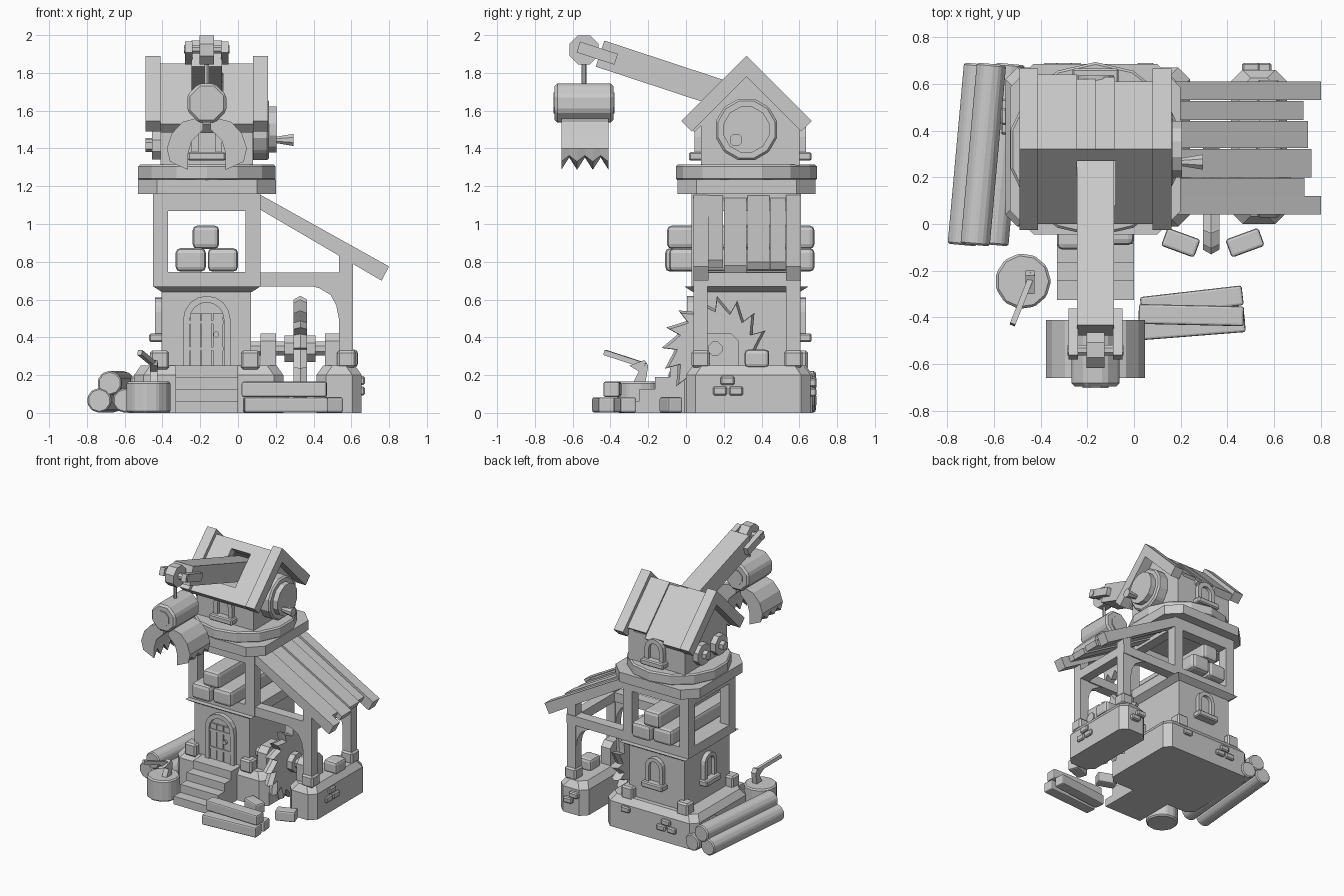
import bpy, bmesh, math, random
from math import sin, cos, pi
from mathutils import Vector

if "Cube" in bpy.data.objects:
    bpy.data.objects.remove(bpy.data.objects["Cube"])

random.seed(4)
CX, CY = -0.165, 0.32          # tower axis


def loft(name, rings, bevel=0.0, seg=1):
    """Join equal-length vertex loops and cap both ends."""
    bm = bmesh.new()
    R = [[bm.verts.new(p) for p in r] for r in rings]
    n = len(R[0])
    for a, b in zip(R, R[1:]):
        for i in range(n):
            bm.faces.new((a[i], a[(i + 1) % n], b[(i + 1) % n], b[i]))
    bm.faces.new(R[0])
    bm.faces.new(R[-1])
    bmesh.ops.recalc_face_normals(bm, faces=bm.faces)
    me = bpy.data.meshes.new(name)
    bm.to_mesh(me)
    bm.free()
    ob = bpy.data.objects.new(name, me)
    bpy.context.collection.objects.link(ob)
    if bevel:
        m = ob.modifiers.new("bevel", 'BEVEL')
        m.width, m.segments = bevel, seg
    return ob


def prism(name, prof, axis, lo, hi, bevel=0.0):
    put = {'x': lambda p, t: (t, p[0], p[1]), 'y': lambda p, t: (p[0], t, p[1]),
           'z': lambda p, t: (p[0], p[1], t)}[axis]
    return loft(name, [[put(p, t) for p in prof] for t in (lo, hi)], bevel)


def box(name, x0, x1, y0, y1, z0, z1, bevel=0.0, seg=1):
    r = [(x0, y0), (x1, y0), (x1, y1), (x0, y1)]
    return loft(name, [[(x, y, z) for x, y in r] for z in (z0, z1)], bevel, seg)


def rod(name, p0, p1, r0, r1=None, n=8, bevel=0.0):
    p0, p1 = Vector(p0), Vector(p1)
    q = (p1 - p0).to_track_quat('Z', 'Y')
    ring = lambda c, r: [c + q @ Vector((r * cos((i + .5) * 2 * pi / n), r * sin((i + .5) * 2 * pi / n), 0))
                         for i in range(n)]
    return loft(name, [ring(p0, r0), ring(p1, r0 if r1 is None else r1)], bevel)


def beam(name, p0, p1, w, h, bevel=0.0):
    p0, p1 = Vector(p0), Vector(p1)
    q = (p1 - p0).to_track_quat('X', 'Z')
    c = [(-w / 2, -h / 2), (w / 2, -h / 2), (w / 2, h / 2), (-w / 2, h / 2)]
    return loft(name, [[p + q @ Vector((0, a, b)) for a, b in c] for p in (p0, p1)], bevel, 2)


def arch(w, h, n=8):
    r = w / 2
    return [(-r, 0)] + [(-r * cos(pi * i / n), h - r + r * sin(pi * i / n)) for i in range(n + 1)] + [(r, 0)]


def opening(name, loc, rot, w, h, t, depth, sill=True):
    """Arched frame with a recessed panel; faces -y before rotation."""
    o, i = arch(w, h), arch(w - 2 * t, h - t)
    parts = [loft(name + "_frame", [[(a[0], -depth, a[1]), (a[0], .02, a[1]), (b[0], .02, b[1]), (b[0], -depth, b[1])]
                                    for a, b in zip(o, i)]),
             prism(name + "_panel", i, 'y', -depth * .3, .02)]
    if sill:
        parts.append(box(name + "_sill", -w * .62, w * .62, -depth - .03, .02, -.035, .01, .008))
    for p in parts:
        p.location, p.rotation_euler = loc, (0, 0, rot)


# Stone foundations and corner stones
def footing(name, x0, x1, y0, y1):
    def ring(d, z):
        c = .05
        a, b, e, f = x0 + d, x1 - d, y0 + d, y1 - d
        return [(a + c, e, z), (b - c, e, z), (b, e + c, z), (b, f - c, z),
                (b - c, f, z), (a + c, f, z), (a, f - c, z), (a, e + c, z)]
    loft(name, [ring(0, 0), ring(0, .2), ring(.035, .25)])


footing("main_foundation", -.55, .24, -.01, .67)
footing("side_foundation", .415, .655, 0, .66)
for sx in (-.41, .07):
    for sy in (.04, .6):
        box("corner_stone", sx - .055, sx + .045, sy - .045, sy + .045, .23, .33, .012)
for y, z in ((.18, .115), (.265, .115), (.22, .17)):
    box("side_brick", .63, .672, y - .038, y + .038, z - .022, z + .024, .008)
for x, z in ((-.35, .11), (-.26, .11), (-.3, .16), (.05, .17), (.55, .11), (.5, .16)):
    box("back_brick", x - .038, x + .038, .62, .69, z - .022, z + .022, .008)
for y, z in ((.42, .12), (.5, .12), (.46, .17)):
    box("left_brick", -.57, -.52, y - .036, y + .036, z - .02, z + .022, .008)

# Front steps
for i in range(4):
    box("step", -.33, 0, -.325 + .08 * i, .03, 0, .063 * (i + 1))

# Lower tower, door and windows
box("lower_tower", -.405, .07, .04, .6, .22, .66)
opening("door", (CX, .04, .24), 0, .25, .38, .035, .035, False)
for i in range(3):
    box("door_board", CX - .086 + .059 * i, CX - .033 + .059 * i, .015, .05, .24, .53)
for z in (.33, .47):
    box("door_strap", CX - .088, CX + .088, .009, .03, z, z + .02)
rod("door_knob", (-.115, .03, .415), (-.115, -.005, .415), .016)
opening("back_window", (CX, .6, .41), pi, .15, .2, .03, .035)
opening("left_window", (-.405, CY, .41), -pi / 2, .15, .2, .03, .035)

# Open storage floor
loft("floor_flare", [[(CX + sx * w, CY + sy * (w + .045), z) for sx, sy in ((-1, -1), (1, -1), (1, 1), (-1, 1))]
                     for w, z in ((.238, .64), (.285, .67))])
box("storage_floor", -.45, .12, .03, .61, .67, .745)
for x in (-.45, .04):
    for y in (.03, .53):
        box("storage_post", x, x + .08, y, y + .08, .74, 1.08)
for y in (.03, .53):
    box("top_rail", -.45, .12, y, y + .08, 1.07, 1.165)
for x in (-.45, .04):
    box("top_side_rail", x, x + .08, .11, .53, 1.07, 1.165)
for x, z, a, b in ((-.25, .81, -.11, .66), (-.08, .81, -.09, .68), (-.17, .93, -.1, .68)):
    box("stored_log", x - .08 + .01 * (z > .9), x + .08 - .01 * (z > .9), a, b, z - .062, z + .062, .025, 2)

# Lean-to frame and plank roof
slope = -.56
for y in (.04, .53):
    prism("rafter", [(.1, 1.165), (.8, .775), (.76, .70), (.12, 1.075)], 'y', y, y + .08)
    box("lean_to_beam", .1, .61, y, y + .08, .67, .742)
    box("lean_to_post", .535, .61, y, y + .075, .25, .86)
    box("post_foot", .525, .625, y - .012, y + .087, .24, .33, .012)
    prism("curved_brace", [(.36, .68), (.43, .66), (.49, .625), (.52, .57), (.54, .47), (.54, .68)], 'y', y + .005, y + .07)
box("cross_beam", .535, .61, .11, .54, .67, .742)
edges, ends = (.12, .2, .325, .445, .53), (.73, .76, .745, .725)
for i, e in enumerate(ends):
    d = .012 * (i % 2)
    top = lambda x: 1.15 - d + slope * (x - .12)
    prism("roof_plank", [(.12, top(.12)), (e, top(e)), (e - .02, top(e) - .04), (.12, top(.12) - .045)],
          'y', edges[i], edges[i + 1] - .004)

# Saw wheel with bearings
saw = []
for i in range(16):
    a = -2 * pi * i / 16
    for r, da in ((.215, 0), (.285, -.03), (.225, -.3)):
        saw.append((.155 + r * cos(a + da), .335 + r * sin(a + da)))
rings = []
for x, k in ((.295, .93), (.33, 1), (.365, .93)):
    rings.append([(x, .155 + (y - .155) * k, .335 + (z - .335) * k) for y, z in saw])
loft("saw_wheel", rings)
rod("saw_hub", (.245, .155, .34), (.41, .155, .34), .075)
rod("saw_axle", (.05, .155, .34), (.55, .155, .34), .04)
for x in (.12, .46):
    prism("bearing_block", [(.07, .24), (.28, .24), (.28, .38), (.24, .42), (.11, .42), (.07, .38)], 'x', x, x + .08)
box("pier_stone", .52, .635, .31, .44, .24, .335, .02, 2)

# Turntable
c, h = .1, .365
octo = [(-h + c, -h), (h - c, -h), (h, -h + c), (h, h - c), (h - c, h), (-h + c, h), (-h, h - c), (-h, -h + c)]
prism("turntable_base", [(CX + x, CY + y) for x, y in octo], 'z', 1.16, 1.235)
rod("turntable_disc", (CX, CY, 1.23), (CX, CY, 1.315), .373, n=14, bevel=.01)

# Cabin
box("cabin_walls", -.41, .08, .08, .6, 1.31, 1.54)
for x in (-.41, .03):
    prism("gable_wall", [(.08, 1.5), (.6, 1.5), (.6, 1.56), (.34, 1.80), (.30, 1.80), (.08, 1.56)], 'x', x, x + .05)
opening("cabin_front_window", (CX, .08, 1.37), 0, .16, .17, .035, .035)
opening("cabin_back_window", (CX, .6, 1.37), pi, .16, .17, .035, .035)


# Gable roof: the front slope leaves a slot for the crane arm
def slab(name, x0, x1, y0, y1, back=False, d=0.0):
    pr = [(y0, 1.53 + y0 - d), (y1, 1.53 + y1 - d), (y1, 1.44 + y1), (y0 + .045, 1.485 + y0)]
    prism(name, [(.64 - y, z) if back else (y, z) for y, z in pr], 'x', x0, x1)


slab("front_roof_left", -.41, -.245, 0, .32)
slab("front_roof_right", -.08, .08, 0, .32)
slab("front_roof_top", -.245, -.08, .27, .32)
slab("front_roof_bottom", -.245, -.08, 0, .08)
for x0, x1, lo, d in ((-.41, -.245, .0, 0), (-.245, -.165, .02, .008), (-.165, -.083, .01, .016), (-.083, .08, .03, 0)):
    slab("back_roof_plank", x0, x1, lo, .32, True, d)
for x in (-.49, .08):
    prism("gable_trim", [(.32, 1.89), (-.025, 1.545), (.03, 1.49), (.32, 1.78), (.61, 1.49), (.665, 1.545)], 'x', x, x + .08)

# Winch on the right, drive gears on the left
rod("winch_rim", (.07, CY, 1.5), (.165, CY, 1.5), .168, n=12, bevel=.012)
rod("winch_drum", (.16, CY, 1.5), (.205, CY, 1.5), .125, n=12)
rod("winch_handle", (.2, .265, 1.445), (.295, .265, 1.445), .018, .035)
for y, z, r in ((.21, 1.415, .08), (.42, 1.42, .085)):
    rod("drive_gear", (-.4, y, z), (-.455, y, z), r, n=8)
    rod("gear_hub", (-.45, y, z), (-.49, y, z), .035, n=6)

# Crane arm, fork and pulley
beam("crane_arm", (CX, .34, 1.64), (CX, -.455, 1.902), .16, .145)
for s in (-1, 1):
    beam("arm_fork", (CX + s * .095, -.37, 1.872), (CX + s * .095, -.57, 1.937), .04, .06)
rod("pulley_pin", (CX - .12, -.54, 1.925), (CX + .12, -.54, 1.925), .025)
rod("pulley", (CX - .038, -.54, 1.922), (CX + .038, -.54, 1.922), .083)
rod("rope", (CX, -.54, 1.73), (CX, -.54, 1.9), .013, n=6)

# Grabber: hanging drum with two toothed claws
rod("grabber_drum", (CX, -.695, 1.64), (CX, -.385, 1.64), .112, bevel=.014)
for y, e in ((-.695, -.702), (-.385, -.378)):
    rod("drum_cap", (CX, y, 1.64), (CX, e, 1.64), .06)
for s in (-1, 1):
    rings = []
    for j in range(7):
        y = -.66 + .25 * j / 6
        up = .065 * (j % 2) if j not in (0, 6) else 0
        pr = [(.02, 1.57), (.13, 1.54), (.185, 1.48), (.212, 1.4), (.195, 1.33 + up * .5),
              (.1, 1.287 + up), (.1, 1.37), (.08, 1.44), (.02, 1.5)]
        rings.append([(CX + s * x, y, z) for x, z in pr])
    loft("grabber_claw", rings)

# Round log pile on the left
for x, z in ((-.70, .066), (-.565, .066), (-.645, .157)):
    rod("pile_log", (x - .035, -.09, z), (x + .035, .685, z), .066, n=10, bevel=.008)

# Chopping stump with axe
rod("stump", (-.475, -.245, 0), (-.475, -.245, .165), .12, n=11, bevel=.01)
beam("axe_handle", (-.435, -.215, .25), (-.52, -.43, .32), .024, .028)
prism("axe_head", [(-.3, .25), (-.22, .28), (-.2, .25), (-.215, .16), (-.28, .16), (-.25, .22)], 'x', -.465, -.425)

# Squared timber stack and offcuts in front
for p, q, z in (((.03, -.355), (.465, -.305), .042), ((.03, -.455), (.475, -.42), .042), ((.02, -.385), (.47, -.395), .125)):
    beam("timber", (*p, z), (*q, z), .085, .08, .01)
for x, a in ((.2, -.35), (.475, .35)):
    d = Vector((cos(a), sin(a), 0)) * .075
    o = Vector((x, -.08, .042))
    beam("offcut", o - d, o + d, .082, .082, .012)
